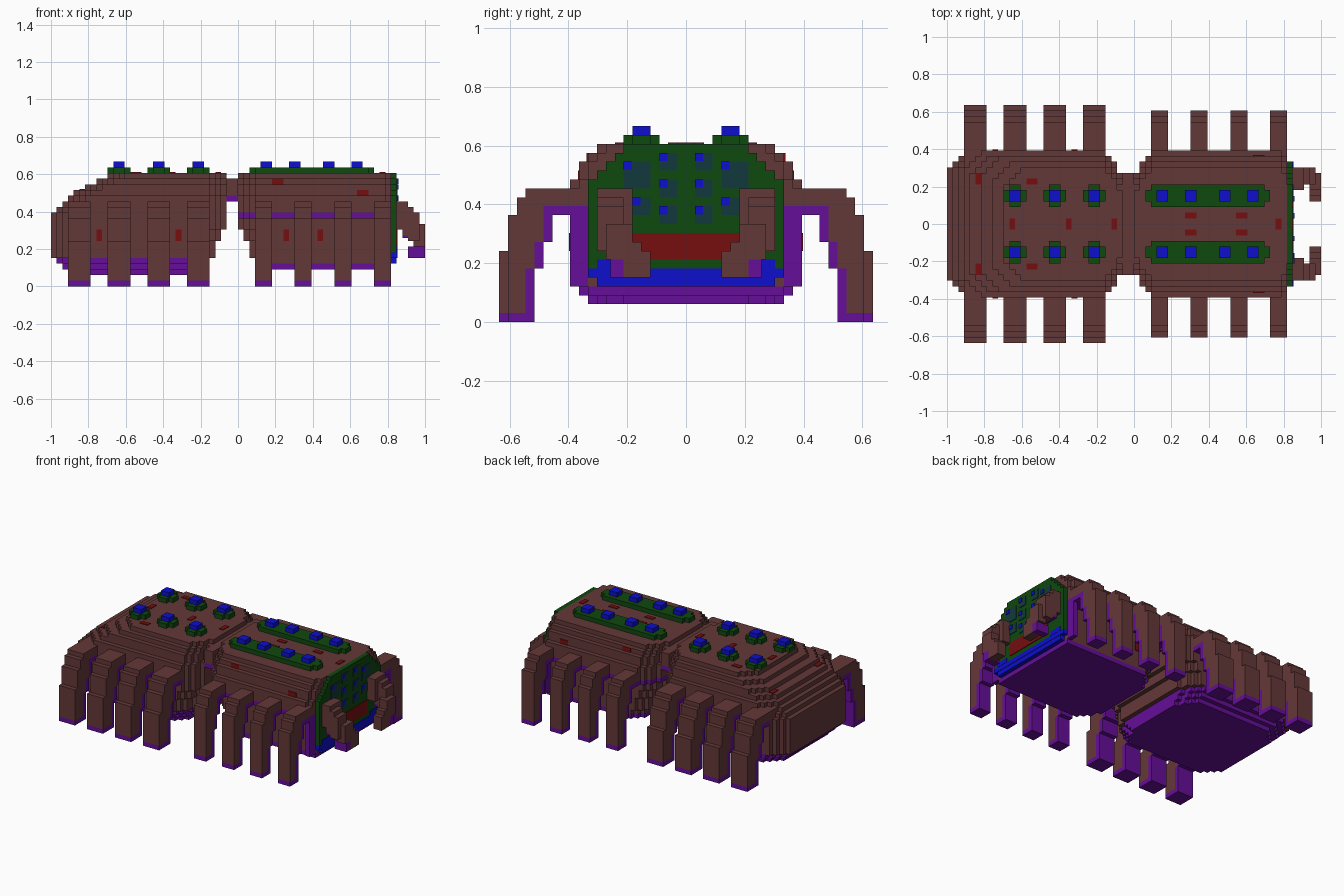
import bpy, bmesh

cube = bpy.data.objects.get("Cube")
if cube:
    bpy.data.objects.remove(cube)

U = 2 / 66  # one block


def lin(c):
    return c / 12.92 if c <= 0.04045 else ((c + 0.055) / 1.055) ** 2.4


def material(name, rgb):
    m = bpy.data.materials.new(name)
    col = (*[lin(c / 255) for c in rgb], 1)
    m.diffuse_color = col
    m.use_nodes = True
    bsdf = m.node_tree.nodes["Principled BSDF"]
    bsdf.inputs["Base Color"].default_value = col
    bsdf.inputs["Roughness"].default_value = 0.9
    return m


BROWN = material("brown", (100, 56, 56))
PURPLE = material("purple", (102, 14, 152))
GREEN = material("dark green", (15, 72, 15))
BLUE = material("blue", (14, 14, 205))
RED = material("dark red", (118, 14, 16))
TEAL = material("dark teal", (18, 57, 60))


def prism(bm, outline, z0, z1, mat):
    """Extrude a flat outline, in blocks, from z0 to z1."""
    base = bm.faces.new([bm.verts.new((x * U, y * U, z0 * U)) for x, y in outline])
    ext = bmesh.ops.extrude_face_region(bm, geom=[base])["geom"]
    verts = [v for v in ext if isinstance(v, bmesh.types.BMVert)]
    bmesh.ops.translate(bm, verts=verts, vec=(0, 0, (z1 - z0) * U))
    faces = {f for v in verts for f in v.link_faces} | {base}
    for f in faces:
        f.material_index = mat


def box(bm, x0, x1, y0, y1, z0, z1, mat=0):
    prism(bm, [(x0, y0), (x1, y0), (x1, y1), (x0, y1)], z0, z1, mat)


def stepped(x0, x1, h, rear, front):
    """Outline whose half width h is cut back block by block at both ends."""
    side, x, last = [], x0, None
    cuts = [(x0 + i, x0 + i + 1, h - c) for i, c in enumerate(rear)]
    cuts.append((x0 + len(rear), x1 - len(front), h))
    n = len(front)
    cuts += [(x1 - n + i, x1 - n + i + 1, h - c) for i, c in enumerate(reversed(front))]
    for a, b, w in cuts:
        side += [(a, w), (b, w)]
    return [(x, -w) for x, w in side] + side[::-1]


def part(name, mats, build):
    bm = bmesh.new()
    build(bm)
    bmesh.ops.recalc_face_normals(bm, faces=bm.faces)
    me = bpy.data.meshes.new(name)
    bm.to_mesh(me)
    bm.free()
    for m in mats:
        me.materials.append(m)
    ob = bpy.data.objects.new(name, me)
    bpy.context.collection.objects.link(ob)
    return ob


# Rear body: stacked layers (z0, z1, x0, x1, half width, material)
REAR = [(2, 3, -30, -5, 11, 1), (3, 4, -31, -5, 12, 1), (4, 5, -32, -5, 13, 1),
        (5, 8, -33, -4, 13, 0), (8, 10, -33, -3, 13, 0), (10, 13, -33, -2, 13, 0),
        (13, 14, -32, -2, 13, 0), (14, 15, -31, -2, 13, 0), (15, 16, -30, -2, 13, 0),
        (16, 17, -29, -2, 12, 0), (17, 18, -27, -2, 12, 0), (18, 19, -25, -2, 11, 0),
        (19, 20, -23, -2, 10, 0)]


def rear_body(bm):
    for z0, z1, x0, x1, h, m in REAR:
        prism(bm, stepped(x0, x1, h, (3, 2, 1), (4, 2, 1)), z0, z1, m)


# Front body: narrow below, with an overhanging ledge
FRONT = [(3, 4, 3, 27, 11, 1), (4, 5, 3, 27, 11, 0), (5, 8, 2, 27, 11, 0),
         (8, 10, 1, 27, 11, 0), (10, 12, 0, 27, 11, 0), (12, 13, 0, 27, 13, 1),
         (13, 16, 0, 27, 13, 0), (16, 18, 0, 27, 12, 0), (18, 19, 0, 27, 11, 0),
         (19, 20, 0, 27, 10, 0)]


def front_body(bm):
    for z0, z1, x0, x1, h, m in FRONT:
        prism(bm, stepped(x0, x1, h, (4, 2, 1), (1,) if z0 > 12 else ()), z0, z1, m)
    for s in (-1, 1):
        box(bm, 26, 27, s * 11, s * 13, 4, 12, 1)


def waist(bm):
    box(bm, -2, 0, -9, 9, 16, 19, 0)
    box(bm, -2, 0, -9, 9, 15, 16, 1)


part("rear_body", [BROWN, PURPLE], rear_body)
part("front_body", [BROWN, PURPLE], front_body)
part("waist", [BROWN, PURPLE], waist)

# Legs: brown outside, purple sole and inner lining (y0, y1, z0, z1, material)
LEG = [(18, 20, 1, 8, 0), (18, 20, 8, 12, 0), (18, 19, 12, 14, 0), (17, 18, 6, 15, 0),
       (16, 17, 9, 15, 0), (11, 16, 13, 15, 0), (17, 20, 0, 1, 1), (17, 18, 1, 6, 1),
       (16, 17, 6, 9, 1), (15, 16, 9, 13, 1), (12, 15, 12, 13, 1)]
REAR_TOE = [(20, 21, 0, 1, 1), (20, 21, 1, 8, 0)]


def add_leg(name, x0, x1, s, cells):
    def build(bm):
        for y0, y1, z0, z1, m in cells:
            box(bm, x0, x1, s * y0, s * y1, z0, z1, m)
    part(name, [BROWN, PURPLE], build)


for s, side in ((-1, "right"), (1, "left")):
    for i in range(4):
        add_leg(f"rear_leg_{side}_{i + 1}", -30 + 7 * i, -26 + 7 * i, s, LEG + REAR_TOE)
        add_leg(f"front_leg_{side}_{i + 1}", 3 + 7 * i, 6 + 7 * i, s, LEG)


# Face plate with lips and mouth
def face(bm):
    for z0, z1, h in ((6, 16, 11), (16, 17, 10), (17, 18, 9), (18, 19, 8), (19, 20, 7)):
        box(bm, 27, 28, -h, h, z0, z1, 0)
    box(bm, 27, 28.1, -11, 11, 5, 6, 1)
    box(bm, 27, 28, -10, 10, 4, 5, 1)
    for s in (-1, 1):
        box(bm, 28, 28.15, s * 7, s * 10, 6, 7, 1)
    box(bm, 28, 28.15, -6, 6, 7, 10, 2)


part("face_plate", [GREEN, BLUE, RED], face)

# Eyes: square patch with a pupil (left edge y, top z, size)
EYES = [(-7, 18, 3), (4, 18, 3), (-3, 19, 2), (1, 19, 2), (-3, 16, 2), (1, 16, 2),
        (-6, 14, 2), (4, 14, 2), (-3, 13, 2), (1, 13, 2)]


def eyes(bm):
    for y, z, n in EYES:
        box(bm, 28, 28.15, y, y + n, z - n, z, 0)
        box(bm, 28, 28.3, y, y + 0.9, z - 0.9, z, 1)


part("eyes", [TEAL, BLUE], eyes)

# Jaws
JAW = [(28, 30, 7, 10, 10, 15, 0), (28, 30, 6, 7, 10, 15, 0), (29, 31, 7, 10, 9, 14, 0),
       (30, 32, 7, 10, 8, 13, 0), (31, 33, 6, 9, 7, 11, 0), (31, 33, 4, 7, 5, 8, 0),
       (31, 33, 5, 7, 8, 9, 0), (30, 33, 7, 8.5, 5, 7, 1), (29, 30, 7, 10, 8.5, 9, 1)]
for s, side in ((-1, "right"), (1, "left")):
    def jaw(bm):
        for x0, x1, y0, y1, z0, z1, m in JAW:
            box(bm, x0, x1, s * y0, s * y1, z0, z1, m)
    part(f"jaw_{side}", [BROWN, PURPLE], jaw)


# Studs on the back
def cross(x, y):
    q = [(2, -1), (2, 1), (1, 1), (1, 2), (-1, 2), (-1, 1)]
    return [(x + a, y + b) for a, b in q + [(-a, -b) for a, b in q]]


for s, side in ((-1, "right"), (1, "left")):
    y = 5 * s

    def rear_studs(bm):
        for x in (-21, -14, -7):
            prism(bm, cross(x, y), 20, 21, 0)
            box(bm, x - 1, x + 1, y - 1, y + 1, 21, 22, 1)

    def front_ridge(bm):
        outline = stepped(2, 24, 2, (1,), (1,))
        prism(bm, [(a, b + y) for a, b in outline], 20, 21, 0)
        for x in (5, 10, 16, 21):
            box(bm, x - 1, x + 1, y - 1, y + 1, 21, 22, 1)

    part(f"rear_studs_{side}", [GREEN, BLUE], rear_studs)
    part(f"front_ridge_{side}", [GREEN, BLUE], front_ridge)


# Red flecks: on top (x, y, z, length, width), on the sides (x, z, y, length, height)
TOP = [(-21.5, 0, 20, 1, 2), (-11.5, 0, 20, 1, 2), (-3.5, 0, 20, 1, 2), (25.5, 0, 20, 1, 2),
       (-27.5, 8, 17, 1, 2), (-18, 7.5, 20, 2, 1), (10, 1.5, 20, 2, 1), (19, 1.5, 20, 2, 1)]
SIDES = [(-24.5, 9, 13, 1, 2), (-10.5, 9, 13, 1, 2), (8.5, 9, 11, 1, 2), (14.5, 9, 11, 1, 2),
         (7, 18.5, 11, 2, 1), (22, 16.5, 12, 2, 1)]


def flecks(bm):
    t = 0.15
    for s in (-1, 1):
        for x, y, z, l, w in TOP:
            if y or s > 0:
                box(bm, x - l / 2, x + l / 2, s * y - w / 2, s * y + w / 2, z, z + t)
        for x, z, y, l, h in SIDES:
            box(bm, x - l / 2, x + l / 2, s * y, s * (y + t), z - h / 2, z + h / 2)


part("red_flecks", [RED], flecks)
